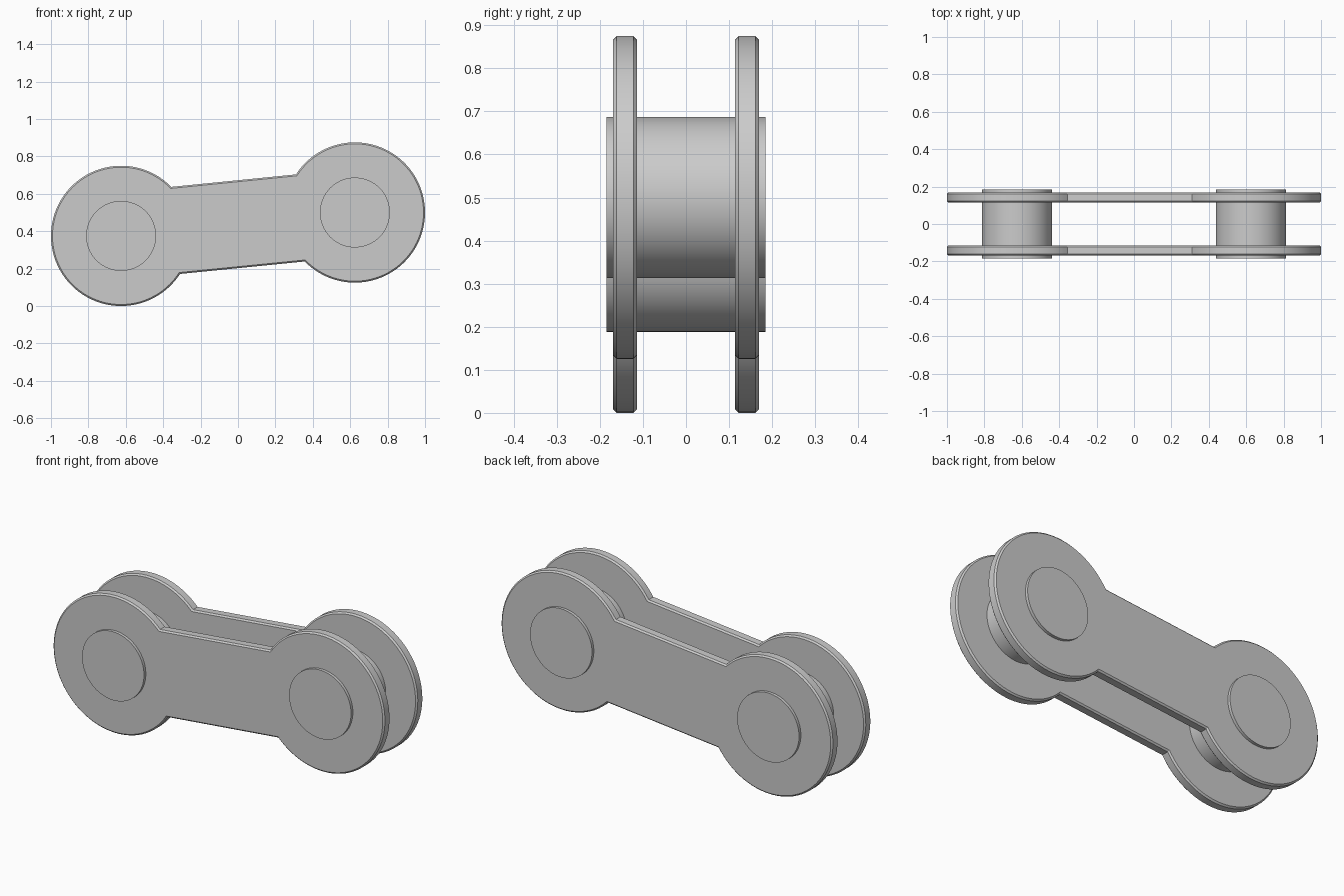
import bpy, bmesh
from math import atan2, asin, cos, sin, pi

if "Cube" in bpy.data.objects:
    bpy.data.objects.remove(bpy.data.objects["Cube"])

ENDS = ((-0.625, 0.375), (0.625, 0.5))   # pin centres (x, z)
R, PIN_R, HALF_W = 0.375, 0.187, 0.234   # plate end, pin, half width of the bar
TILT = atan2(0.125, 1.25)
SEGS = 72


def finish(name, bm):
    bmesh.ops.recalc_face_normals(bm, faces=bm.faces)
    mesh = bpy.data.meshes.new(name)
    bm.to_mesh(mesh)
    bm.free()
    obj = bpy.data.objects.new(name, mesh)
    bpy.context.collection.objects.link(obj)
    bpy.ops.object.select_all(action='DESELECT')
    obj.select_set(True)
    bpy.context.view_layer.objects.active = obj
    bpy.ops.object.shade_smooth_by_angle(angle=pi / 6)
    return obj


def prism(name, outline, y0, y1, chamfer=0.0):
    bm = bmesh.new()
    cap = bm.faces.new([bm.verts.new((x, y0, z)) for x, z in outline])
    ext = bmesh.ops.extrude_face_region(bm, geom=[cap], use_keep_orig=True)
    top = [g for g in ext["geom"] if isinstance(g, bmesh.types.BMFace)][0]
    bmesh.ops.translate(bm, verts=top.verts, vec=(0, y1 - y0, 0))
    bmesh.ops.recalc_face_normals(bm, faces=bm.faces)
    if chamfer:
        bmesh.ops.bevel(bm, geom=list(cap.edges) + list(top.edges),
                        offset=chamfer, segments=1, affect='EDGES')
    return finish(name, bm)


def arc(centre, radius, start, end, n):
    return [(centre[0] + radius * cos(start + (end - start) * i / n),
             centre[1] + radius * sin(start + (end - start) * i / n))
            for i in range(n + 1)]


# dog-bone outline: two large arcs joined by the straight bar
gap = asin(HALF_W / R)
outline = (arc(ENDS[1], R, TILT - pi + gap, TILT + pi - gap, SEGS)
           + arc(ENDS[0], R, TILT + gap, TILT + 2 * pi - gap, SEGS))

# side plates
for side, y0 in (("front", -0.169), ("back", 0.114)):
    prism(side + "_link_plate", outline, y0, y0 + 0.055, 0.008)

# pins through both plates
for side, centre in zip(("left", "right"), ENDS):
    prism(side + "_pin", arc(centre, PIN_R, 0, 2 * pi, SEGS)[:-1], -0.185, 0.185)
